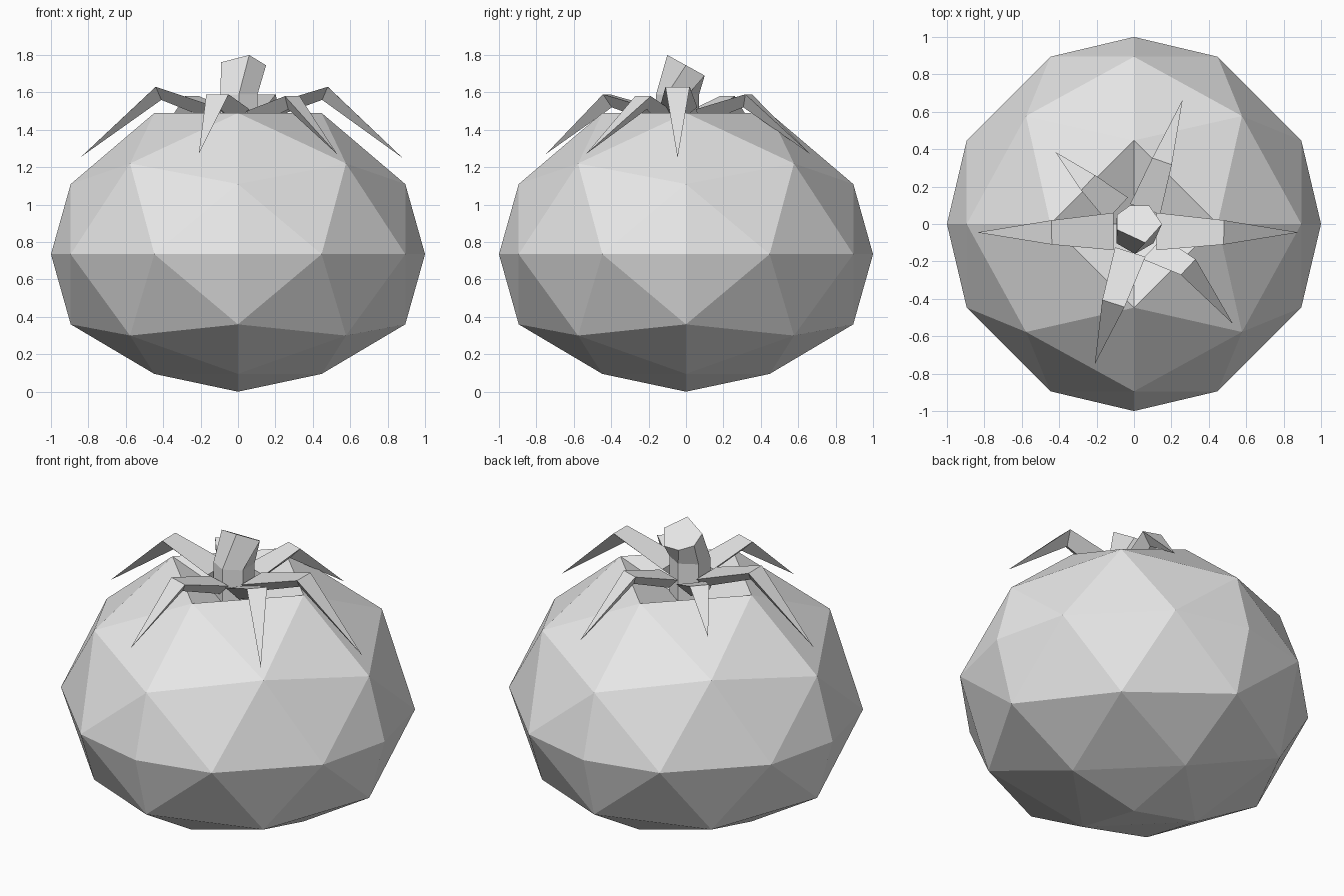
import bpy
import bmesh
import math
from mathutils import Vector

cube = bpy.data.objects.get("Cube")
if cube:
    bpy.data.objects.remove(cube, do_unlink=True)

grey = bpy.data.materials.new("plain_grey")
grey.use_nodes = True
grey.diffuse_color = (0.8, 0.8, 0.8, 1)
grey.node_tree.nodes["Principled BSDF"].inputs["Base Color"].default_value = (0.8, 0.8, 0.8, 1)


def finish(name, bm):
    bmesh.ops.recalc_face_normals(bm, faces=bm.faces)
    mesh = bpy.data.meshes.new(name)
    bm.to_mesh(mesh)
    bm.free()
    mesh.materials.append(grey)
    obj = bpy.data.objects.new(name, mesh)
    bpy.context.collection.objects.link(obj)
    return obj


def loft(name, rings, tip=None):
    """Skin rings of equal length, closing the end with a cap or a point."""
    bm = bmesh.new()
    loops = [[bm.verts.new(p) for p in ring] for ring in rings]
    n = len(loops[0])
    bm.faces.new(loops[0])
    for low, high in zip(loops, loops[1:]):
        for i in range(n):
            j = (i + 1) % n
            bm.faces.new((low[i], low[j], high[j], high[i]))
    if tip is None:
        bm.faces.new(loops[-1])
    else:
        point = bm.verts.new(tip)
        for i in range(n):
            bm.faces.new((loops[-1][i], loops[-1][(i + 1) % n], point))
    return finish(name, bm)


# Fruit body: faceted ball on an eight-sided lattice, squashed level by level
bm = bmesh.new()
steps = range(-3, 4)
for i in steps:
    for j in steps:
        for k in steps:
            if abs(i) + abs(j) + abs(k) == 3:
                bm.verts.new(Vector((i, j, k)).normalized())
bmesh.ops.convex_hull(bm, input=bm.verts)
levels = {-1.0: 0.0, -0.89: 0.095, -0.58: 0.30, -0.45: 0.36, 0.0: 0.735,
          0.45: 1.11, 0.58: 1.22, 0.89: 1.49, 1.0: 1.33}
for v in bm.verts:
    nearest = min(levels, key=lambda z: abs(z - v.co.z))
    v.co.z = levels[nearest]
finish("fruit_body", bm)


# Leaves: triangular section, flat on top, bent at a knee and drawn to a point
def leaf(name, base, knee, tip, base_width, knee_width):
    base, knee, tip = Vector(base), Vector(knee), Vector(tip)
    along = tip - base
    along.z = 0
    along.normalize()
    side = Vector((-along.y, along.x, 0))

    def section(p, width, depth, inset):
        keel = p - along * inset - Vector((0, 0, depth))
        return [p + side * width / 2, p - side * width / 2, keel]

    loft(name, [section(base, base_width, 0.08, 0),
                section(knee, knee_width, 0.07, 0.03)], tip)


leaf("left_leaf", (0.12, -0.04, 1.52), (0.48, -0.045, 1.63), (0.88, -0.045, 1.25), 0.20, 0.13)
leaf("right_leaf", (-0.11, -0.04, 1.52), (-0.44, -0.045, 1.63), (-0.84, -0.045, 1.255), 0.20, 0.13)
leaf("front_right_leaf", (-0.02, -0.15, 1.51), (-0.11, -0.425, 1.59), (-0.21, -0.75, 1.27), 0.17, 0.125)
leaf("front_left_leaf", (0.10, -0.13, 1.50), (0.29, -0.23, 1.58), (0.53, -0.535, 1.27), 0.16, 0.115)
leaf("back_left_leaf", (0.06, 0.08, 1.51), (0.15, 0.335, 1.59), (0.26, 0.665, 1.27), 0.17, 0.11)
leaf("back_right_leaf", (-0.09, 0.08, 1.50), (-0.245, 0.22, 1.58), (-0.42, 0.385, 1.37), 0.17, 0.11)


# Stem: six-sided, leaning back at the top with a slanted cut
def hexagon(z):
    ring = []
    for i in range(6):
        a = math.radians(60 * i - 90)
        ring.append((0.005 + 0.115 * math.cos(a), -0.045 + 0.115 * math.sin(a), z))
    return ring


cut = [(0.06, -0.1), (0.15, 0.0), (0.08, 0.1), (-0.02, 0.1), (-0.09, 0.05), (-0.09, -0.03)]
loft("stem", [hexagon(1.36), hexagon(1.59), [(x, y, 1.745 - 0.55 * y) for x, y in cut]])
